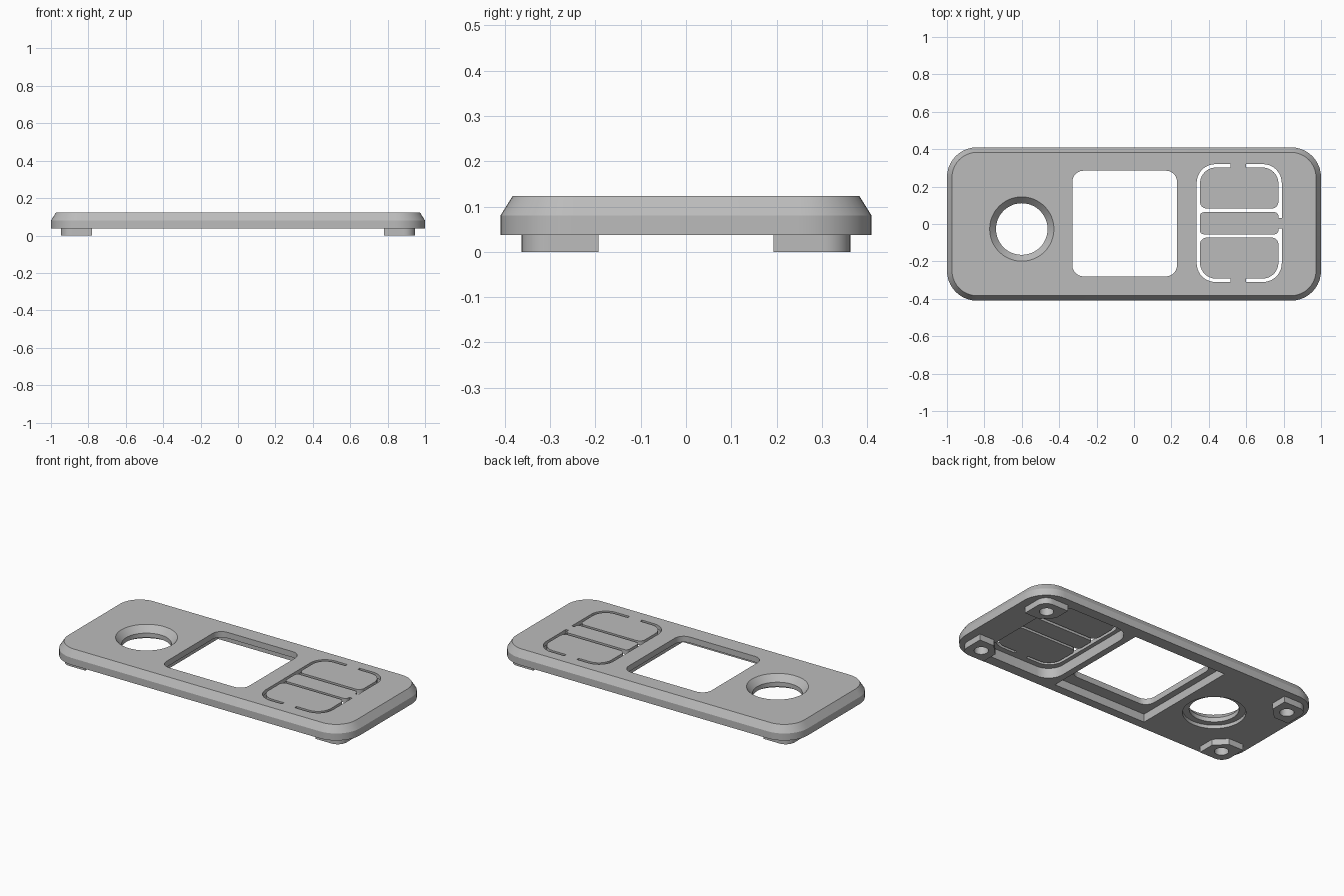
import bpy, bmesh, math

default = bpy.data.objects.get("Cube")
if default:
    bpy.data.objects.remove(default, do_unlink=True)

grey = bpy.data.materials.new("plain grey")
grey.use_nodes = True
grey.diffuse_color = (0.5, 0.5, 0.5, 1)
grey.node_tree.nodes["Principled BSDF"].inputs["Base Color"].default_value = (0.5, 0.5, 0.5, 1)


def rounded(x0, x1, y0, y1, radii, seg=10):
    """Rounded rectangle outline; radii run from the +x+y corner anticlockwise."""
    if not isinstance(radii, (list, tuple)):
        radii = [radii] * 4
    pts = []
    for i, (cx, cy, sx, sy) in enumerate(((x1, y1, -1, -1), (x0, y1, 1, -1),
                                          (x0, y0, 1, 1), (x1, y0, -1, 1))):
        r = radii[i]
        for k in range(seg + 1 if r else 1):
            a = math.pi / 2 * (i + k / seg)
            pts.append((cx + sx * r + r * math.cos(a), cy + sy * r + r * math.sin(a)))
    return pts


def circle(cx, cy, r, n=48):
    return [(cx + r * math.cos(math.tau * k / n), cy + r * math.sin(math.tau * k / n))
            for k in range(n)]


def loft(name, layers):
    """Closed solid through (outline, z) layers with equal point counts."""
    bm = bmesh.new()
    rings = [[bm.verts.new((x, y, z)) for x, y in pts] for pts, z in layers]
    bm.faces.new(rings[0][::-1])
    bm.faces.new(rings[-1])
    n = len(rings[0])
    for a, b in zip(rings, rings[1:]):
        for i in range(n):
            j = (i + 1) % n
            bm.faces.new((a[i], a[j], b[j], b[i]))
    bmesh.ops.recalc_face_normals(bm, faces=bm.faces)
    mesh = bpy.data.meshes.new(name)
    bm.to_mesh(mesh)
    bm.free()
    mesh.materials.append(grey)
    obj = bpy.data.objects.new(name, mesh)
    bpy.context.collection.objects.link(obj)
    return obj


def prism(name, pts, z0, z1):
    return loft(name, [(pts, z0), (pts, z1)])


def cut(target, cutter):
    """Subtract the cutter, then discard it."""
    cutter.hide_render = True
    mod = target.modifiers.new("cut", "BOOLEAN")
    mod.operation, mod.solver, mod.object = "DIFFERENCE", "EXACT", cutter
    bpy.context.view_layer.update()
    done = target.evaluated_get(bpy.context.evaluated_depsgraph_get())
    mesh = bpy.data.meshes.new_from_object(done)
    target.modifiers.clear()
    target.data = mesh
    bpy.data.objects.remove(cutter, do_unlink=True)


BASE, SHOULDER, TOP = 0.037, 0.08, 0.123
KEY_BASE, LEDGE = 0.098, 0.087

# Faceplate with a sloped upper rim
outer = rounded(-1, 1, -0.41, 0.41, 0.16)
inner = rounded(-0.973, 0.973, -0.383, 0.383, 0.133)
plate = loft("faceplate", [(outer, BASE), (outer, SHOULDER), (inner, TOP)])

# Window opening and its square recess underneath
cut(plate, prism("window_cutter", rounded(-0.33, 0.23, -0.28, 0.285, 0.06), 0, 0.2))
cut(plate, prism("window_recess_cutter", rounded(-0.37, 0.27, -0.355, 0.335, 0), 0, LEDGE))

# Round opening: counterbore below, flared rim above
hx, hy = -0.6, -0.027
cut(plate, loft("round_cutter", [
    (circle(hx, hy, 0.175), 0), (circle(hx, hy, 0.175), 0.058),
    (circle(hx, hy, 0.138), 0.0581), (circle(hx, hy, 0.138), 0.085),
    (circle(hx, hy, 0.172), TOP), (circle(hx, hy, 0.172), 0.2)]))

# Key area: wide pocket below, slotted opening above
cut(plate, prism("key_opening_cutter", rounded(0.335, 0.79, -0.31, 0.32, 0.1), 0, 0.2))
cut(plate, prism("key_pocket_cutter", rounded(0.31, 0.82, -0.345, 0.345, 0.1), 0, KEY_BASE))

# Flexible keys and the tabs that hold them
kx0, kx1 = 0.353, 0.772
parts = [
    ("upper_key", rounded(kx0, kx1, 0.083, 0.302, (0.085, 0.085, 0.035, 0.035))),
    ("middle_key", rounded(kx0, kx1, -0.055, 0.063, 0.02)),
    ("lower_key", rounded(kx0, kx1, -0.292, -0.073, (0.035, 0.035, 0.085, 0.085))),
    ("upper_tab", rounded(0.515, 0.6, 0.302, 0.32, 0)),
    ("lower_tab", rounded(0.515, 0.6, -0.31, -0.292, 0)),
    ("middle_tab", rounded(kx1, 0.79, -0.025, 0.032, 0)),
]
objects = [plate] + [prism(name, pts, KEY_BASE, TOP) for name, pts in parts]

# Corner feet: bevelled inner corner, rounded outer corner, screw hole
for sx, side in ((1, "left"), (-1, "right")):
    for sy, end in ((-1, "front"), (1, "back")):
        pts = rounded(0.78, 0.947, 0.193, 0.363, (0.06, 0, 0, 0))
        pts = [p for p in pts if p != (0.78, 0.193)]
        pts[-1:-1] = [(0.78, 0.26), (0.847, 0.193)]
        pts = [(sx * x, sy * y) for x, y in pts]
        foot = prism(f"{end}_{side}_foot", pts, 0, BASE)
        hole = circle(sx * 0.865, sy * 0.28, 0.04, 24)
        cut(foot, prism("screw_cutter", hole, -0.1, 0.2))
        cut(plate, prism("screw_cutter", hole, -0.1, 0.085))
        objects.append(foot)

# Smooth curved walls, keep edges crisp
bpy.ops.object.select_all(action="DESELECT")
for obj in objects:
    obj.select_set(True)
bpy.context.view_layer.objects.active = plate
bpy.ops.object.shade_smooth_by_angle(angle=math.radians(25))
